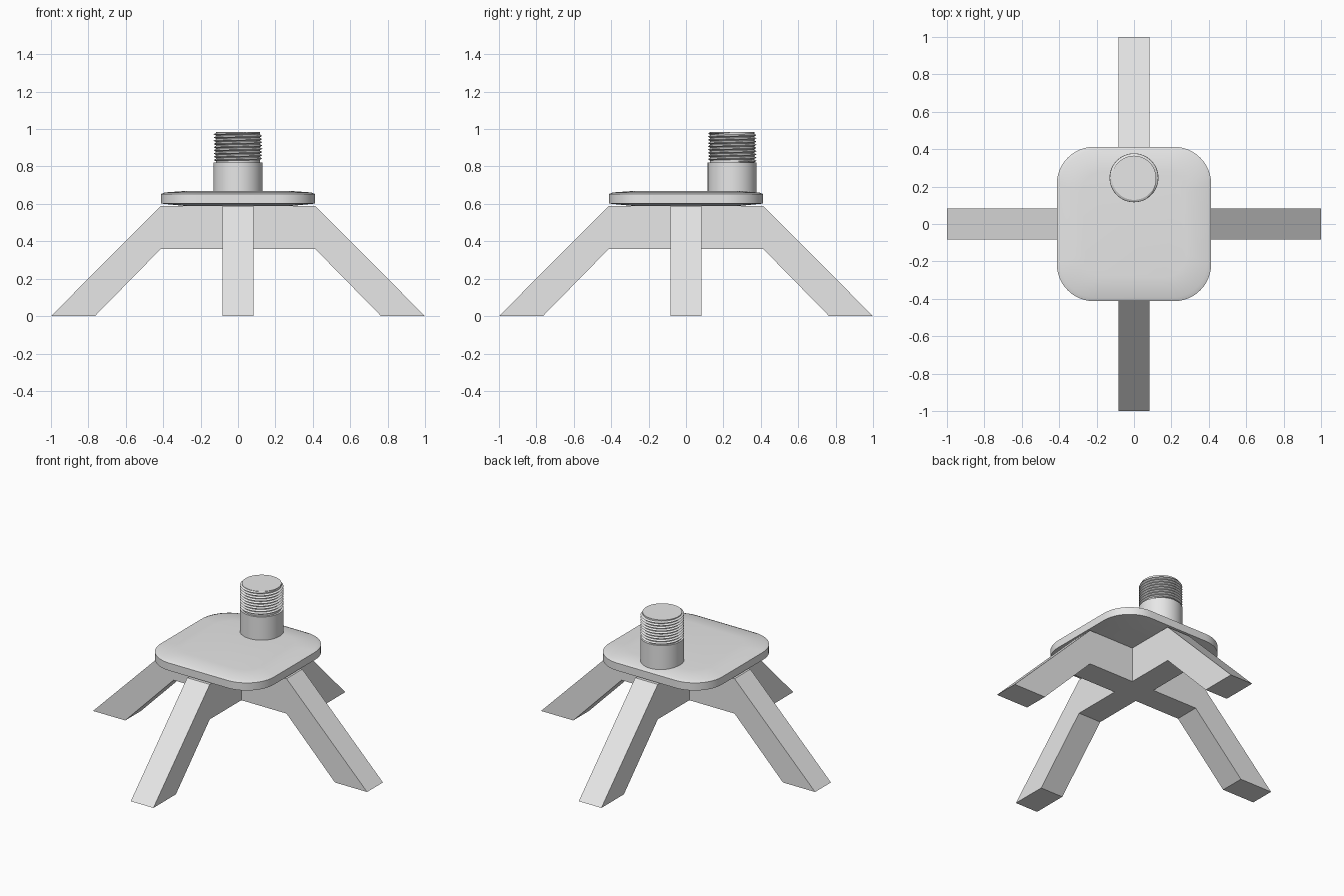
import bpy, bmesh
from math import sin, cos, pi, radians
from mathutils import Vector

cube = bpy.data.objects.get("Cube")
if cube:
    bpy.data.objects.remove(cube, do_unlink=True)

grey = bpy.data.materials.new("light_grey")
grey.use_nodes = True
colour = (0.8, 0.8, 0.8, 1)
grey.diffuse_color = colour
grey.node_tree.nodes["Principled BSDF"].inputs["Base Color"].default_value = colour

PIPE_Y = 0.247


def finish(bm, name, smooth=True):
    bmesh.ops.recalc_face_normals(bm, faces=bm.faces[:])
    mesh = bpy.data.meshes.new(name)
    bm.to_mesh(mesh)
    bm.free()
    mesh.materials.append(grey)
    obj = bpy.data.objects.new(name, mesh)
    bpy.context.collection.objects.link(obj)
    if smooth:
        bpy.ops.object.select_all(action='DESELECT')
        obj.select_set(True)
        bpy.context.view_layer.objects.active = obj
        bpy.ops.object.shade_smooth_by_angle(angle=radians(30))
    return obj


def loft(name, rings):
    """Join equal rings of points and cap both ends."""
    bm = bmesh.new()
    rows = [[bm.verts.new(p) for p in ring] for ring in rings]
    n = len(rows[0])
    for a, b in zip(rows, rows[1:]):
        for i in range(n):
            j = (i + 1) % n
            bm.faces.new((a[i], a[j], b[j], b[i]))
    bm.faces.new(rows[0])
    bm.faces.new(rows[-1])
    return finish(bm, name)


def circle(r, z, n=64):
    return [(r * cos(2 * pi * i / n), PIPE_Y + r * sin(2 * pi * i / n), z)
            for i in range(n)]


def rounded_square(half, radius, z, steps=12):
    points = []
    for q, (sx, sy) in enumerate(((1, 1), (-1, 1), (-1, -1), (1, -1))):
        for i in range(steps + 1):
            a = (q + i / steps) * pi / 2
            points.append((sx * (half - radius) + radius * cos(a),
                           sy * (half - radius) + radius * sin(a), z))
    return points


# Four splayed legs, extruded from the sides of a central block
bm = bmesh.new()
bmesh.ops.create_cube(bm, size=1)
for v in bm.verts:
    v.co = Vector((v.co.x * 0.165, v.co.y * 0.165, 0.59 if v.co.z > 0 else 0.36))
bm.normal_update()
for face in [f for f in bm.faces if abs(f.normal.z) < 0.5]:
    out = face.normal.copy()
    for top, low, grounded in ((0.412, 0.412, False), (1.0, 0.765, True)):
        face = bmesh.ops.extrude_discrete_faces(bm, faces=[face])["faces"][0]
        for v in face.verts:
            reach = top if v.co.z > 0.5 else low
            v.co += out * (reach - v.co.dot(out))
            if grounded:
                v.co.z = 0
finish(bm, "cross_legs", smooth=False)

# Softly crowned mounting plate
plate = ((0.12, 0.59), (0, 0.602), (0, 0.652), (0.02, 0.661), (0.13, 0.669))
loft("top_plate", [rounded_square(0.413 - inset, 0.2 - inset * 0.6, z)
                   for inset, z in plate])

# Pipe stub and the narrower core of its threaded end
loft("pipe_stub", [circle(0.131, z) for z in (0.64, 0.822)])
loft("thread_core", [circle(0.118, z) for z in (0.81, 0.985)])

# Helical thread ridge, fading out at both ends
turns, per_turn, pitch = 9, 48, 0.0172
ridge = []
for i in range(turns * per_turn + 1):
    a = 2 * pi * i / per_turn
    fade = min(1, i / 8, (turns * per_turn - i) / 8)
    z = 0.826 + pitch * i / per_turn
    half = pitch * 0.48 * max(fade, 0.05)
    ridge.append([(r * cos(a), PIPE_Y + r * sin(a), min(z + dz, 0.984))
                  for r, dz in ((0.116, -half), (0.117 + 0.013 * fade, 0),
                                (0.116, half))])
loft("thread_ridge", ridge)
